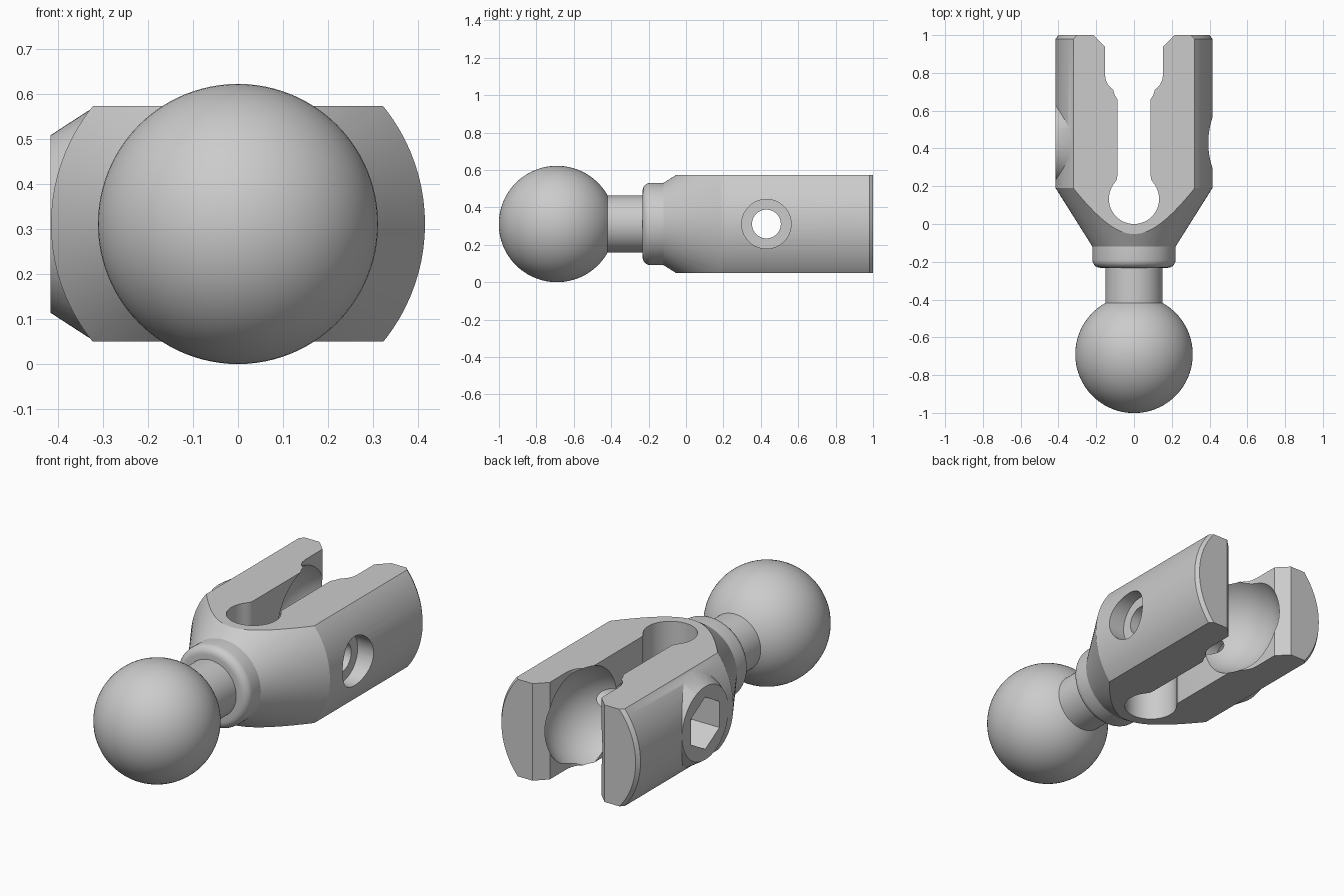
import bpy, bmesh
from math import sin, cos, pi, radians
from mathutils import Matrix, Vector

if "Cube" in bpy.data.objects:
    bpy.data.objects.remove(bpy.data.objects["Cube"], do_unlink=True)

AXIS = 0.311          # height of the long axis
BOLT = (0.43, AXIS)   # y, z of the cross bolt

grey = bpy.data.materials.new("light_grey")
grey.use_nodes = True
grey.diffuse_color = (0.6, 0.6, 0.6, 1)
grey.node_tree.nodes["Principled BSDF"].inputs["Base Color"].default_value = (0.6, 0.6, 0.6, 1)


def finish(name, bm):
    bmesh.ops.remove_doubles(bm, verts=bm.verts, dist=1e-5)
    bmesh.ops.recalc_face_normals(bm, faces=bm.faces)
    mesh = bpy.data.meshes.new(name)
    bm.to_mesh(mesh)
    bm.free()
    ob = bpy.data.objects.new(name, mesh)
    mesh.materials.append(grey)
    bpy.context.collection.objects.link(ob)
    return ob


def lathe(name, profile, steps):
    """Spin (y, radius) points around the long axis."""
    bm = bmesh.new()
    verts = [bm.verts.new((r, y, AXIS)) for y, r in profile]
    edges = [bm.edges.new(pair) for pair in zip(verts, verts[1:])]
    bmesh.ops.spin(bm, geom=verts + edges, cent=(0, 0, AXIS), axis=(0, 1, 0),
                   angle=2 * pi, steps=steps, use_merge=True)
    return finish(name, bm)


def cross_cone(name, x1, x2, r1, r2, sides=64, twist=0):
    """Cylinder or cone along x, centred on the bolt."""
    bm = bmesh.new()
    place = (Matrix.Translation(((x1 + x2) / 2, *BOLT))
             @ Matrix.Rotation(pi / 2, 4, 'Y') @ Matrix.Rotation(twist, 4, 'Z'))
    bmesh.ops.create_cone(bm, cap_ends=True, segments=sides, radius1=r1, radius2=r2,
                          depth=x2 - x1, matrix=place)
    return finish(name, bm)


def prism(name, outline, z1, z2):
    bm = bmesh.new()
    face = bm.faces.new([bm.verts.new((x, y, z1)) for x, y in outline])
    top = bmesh.ops.extrude_face_region(bm, geom=[face])["geom"]
    bmesh.ops.translate(bm, vec=(0, 0, z2 - z1),
                        verts=[v for v in top if isinstance(v, bmesh.types.BMVert)])
    return finish(name, bm)


def combine(target, tool, operation):
    mod = target.modifiers.new(tool.name, 'BOOLEAN')
    mod.operation, mod.solver, mod.object = operation, 'EXACT', tool
    bpy.context.view_layer.objects.active = target
    bpy.ops.object.modifier_apply(modifier=mod.name)
    bpy.data.objects.remove(tool, do_unlink=True)


# Ball, neck, rounded collar, cone and barrel in one turned body
ball = [(-0.69 - 0.311 * cos(a), 0.311 * sin(a))
        for a in (radians(150.7) * i / 36 for i in range(37))]
collar = [(-0.19 - 0.042 * cos(a), 0.178 + 0.042 * sin(a))
          for a in (pi / 2 * i / 6 for i in range(7))]
barrel = [(-0.12, 0.22), (0.19, 0.415), (0.98, 0.415), (1.0, 0.4), (1.0, 0)]
body = lathe("ball_joint_clevis", ball + [(-0.232, 0.152)] + collar + barrel, 96)

# Tapered boss around the nut pocket
combine(body, cross_cone("nut_boss", -0.416, -0.2, 0.197, 0.337), 'UNION')

# Flat top and bottom of the fork
block = [(-1, -0.16), (1, -0.16), (1, 1.2), (-1, 1.2)]
combine(body, prism("top_cut", block, 0.573, 1), 'DIFFERENCE')
combine(body, prism("bottom_cut", block, -0.5, 0.05), 'DIFFERENCE')

# Slot between the jaws: round root, narrow waist, wider mouth, chamfered lips
half = [(0.133 * sin(a), 0.133 - 0.133 * cos(a))
        for a in (radians(130) * i / 20 for i in range(21))]
half += [(0.091, 0.236), (0.088, 0.255), (0.088, 0.67), (0.092, 0.69), (0.102, 0.706),
         (0.12, 0.718), (0.138, 0.737), (0.15, 0.765), (0.154, 0.795), (0.154, 0.94),
         (0.234, 1.02)]
slot = half + [(-x, y) for x, y in reversed(half[1:])]
combine(body, prism("slot_cut", slot, -0.2, 0.8), 'DIFFERENCE')

# Spherical socket in the jaws
bm = bmesh.new()
bmesh.ops.create_uvsphere(bm, u_segments=64, v_segments=40, radius=0.285,
                          matrix=Matrix.Translation(Vector((0, 0.73, AXIS))))
combine(body, finish("socket_cut", bm), 'DIFFERENCE')

# Bolt hole, round head recess and hexagonal nut pocket
combine(body, cross_cone("bolt_hole", -0.6, 0.6, 0.077, 0.077, 48), 'DIFFERENCE')
combine(body, cross_cone("head_recess", 0.32, 0.6, 0.132, 0.132), 'DIFFERENCE')
combine(body, cross_cone("nut_pocket", -0.6, -0.25, 0.14, 0.14, 6, pi / 6), 'DIFFERENCE')

bpy.ops.object.select_all(action='DESELECT')
body.select_set(True)
bpy.context.view_layer.objects.active = body
bpy.ops.object.shade_smooth_by_angle(angle=radians(28))
